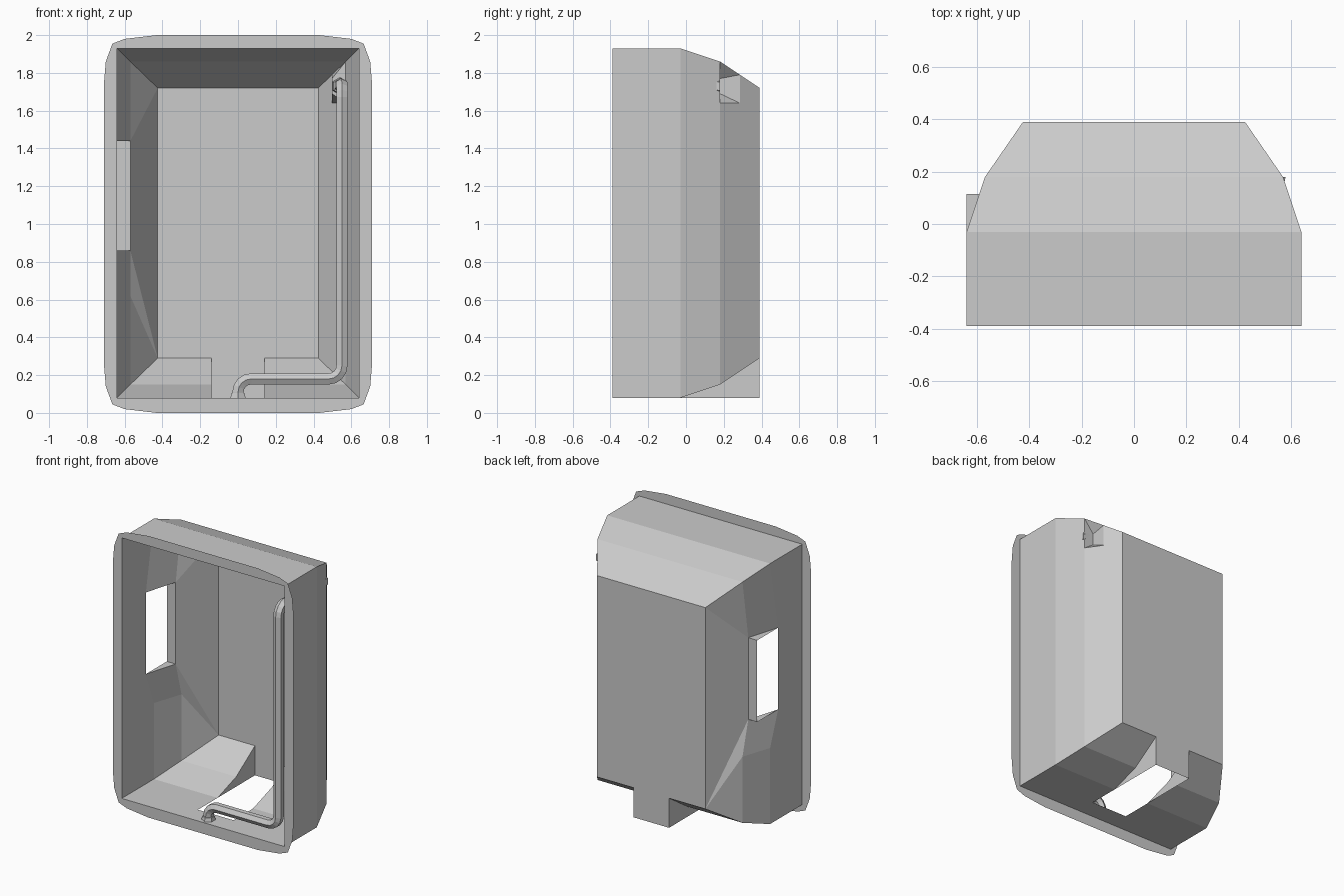
import bpy, bmesh
from math import cos, sin, pi
from mathutils import Vector

if "Cube" in bpy.data.objects:
    bpy.data.objects.remove(bpy.data.objects["Cube"])


def make(name, polys):
    """Mesh object from a list of polygons, welding shared corners."""
    bm = bmesh.new()
    seen = {}
    for poly in polys:
        vs = []
        for p in poly:
            key = tuple(round(c, 4) for c in p)
            if key not in seen:
                seen[key] = bm.verts.new(key)
            vs.append(seen[key])
        bm.faces.new(vs)
    bmesh.ops.recalc_face_normals(bm, faces=bm.faces)
    me = bpy.data.meshes.new(name)
    bm.to_mesh(me)
    bm.free()
    ob = bpy.data.objects.new(name, me)
    bpy.context.collection.objects.link(ob)
    return ob


# Shell cross-sections from front to back: y, half width, bottom, top
SECT = [(-.39, .64, .08, 1.93), (-.03, .64, .08, 1.93),
        (.18, .57, .15, 1.86), (.39, .425, .29, 1.72)]


def P(i, side, top):
    y, w, z0, z1 = SECT[i]
    return (side * w, y, z1 if top else z0)


def notch(i, side):
    return (side * .14, SECT[i][0], SECT[i][2])


shell = []
# Roof
for i in range(3):
    shell.append([P(i, -1, 1), P(i, 1, 1), P(i + 1, 1, 1), P(i + 1, -1, 1)])
# Floor with sloped ramps and cable opening
hole = [(-.14, -.25, .08), (.14, -.25, .08)]
shell.append([P(0, -1, 0), P(0, 1, 0), P(1, 1, 0), notch(1, 1),
              hole[1], hole[0], notch(1, -1), P(1, -1, 0)])
for s in (-1, 1):
    for i in (1, 2):
        shell.append([P(i, s, 0), notch(i, s), notch(i + 1, s), P(i + 1, s, 0)])
    # Cheek of the cable opening
    shell.append([notch(1, s), notch(2, s), notch(3, s), (s * .14, .39, .08)])
# Back panel with tongue
shell.append([P(3, -1, 1), P(3, 1, 1), P(3, 1, 0), notch(3, 1), (.14, .39, .08),
              (-.14, .39, .08), notch(3, -1), P(3, -1, 0)])
# Left wall bent around a window
w0, w1 = (-.64, -.12, .86), (-.64, -.12, 1.44)
b0, b1 = (-.57, .115, .86), (-.57, .115, 1.44)
o0, o1 = (-.64, .115, .86), (-.64, .115, 1.44)
em, gm = (-.64, -.03, .62), (-.57, .18, .62)
E0, E1, G0, G1, H0, H1 = [P(i, -1, t) for i in (1, 2, 3) for t in (0, 1)]
shell += [[P(0, -1, 0), P(0, -1, 1), E1, w1, w0, em, E0],
          [E1, G1, b1, w1], [w0, b0, gm, em], [em, gm, G0, E0],
          [G0, gm, H0], [gm, b0, H0], [b0, b1, H1, H0], [b1, G1, H1],
          [b0, b1, o1, o0], [w0, b0, o0], [w1, b1, o1]]
# Right wall with a pocket in the upper rear corner
E0, E1, G0, G1, H0, H1 = [P(i, 1, t) for i in (1, 2, 3) for t in (0, 1)]
a1, p1, p2 = (.57, .18, 1.64), (.4975, .285, 1.64), (.4975, .285, 1.79)
c1, c2 = (.4975, .18, 1.69), (.4975, .18, 1.77)
shell += [[P(0, 1, 0), P(0, 1, 1), E1, E0], [E0, E1, G1, a1, G0],
          [G0, a1, p1, p2, H1, H0],
          [a1, G1, c2, c1], [c1, c2, p2, p1], [a1, c1, p1], [G1, p2, c2]]
make("housing_shell", shell)

# Front flange: one quadrant of outer and inner outline, mirrored around
outer = [(.71, 1), (.71, 1.74), (.70, 1.86), (.665, 1.955), (.60, 1.98), (.43, 2), (0, 2)]
inner = [(.64, 1), (.64, 1.74), (.64, 1.86), (.64, 1.93), (.60, 1.93), (.43, 1.93), (0, 1.93)]
flange = []
for sx in (-1, 1):
    for top in (0, 1):
        def F(q):
            z = q[1] if top else (2 - q[1] if q not in inner else .08 + (1.93 - q[1]) * .92 / .93)
            return (sx * q[0], -.39, z)
        for k in range(6):
            flange.append([F(outer[k]), F(outer[k + 1]), F(inner[k + 1]), F(inner[k])])
make("front_flange", flange)


# Six-sided pipe along a path with rounded bends
def tube(name, corners, radii, r, steps=4):
    pts = [Vector(c) for c in corners]
    path = [pts[0]]
    for p, q, n, rad in zip(pts, pts[1:], pts[2:], radii):
        a, b = (q - p).normalized(), (n - q).normalized()
        c = q - a * rad + b * rad
        path += [c - b * rad * cos(t) + a * rad * sin(t)
                 for t in (pi / 2 * k / steps for k in range(steps + 1))]
    path.append(pts[-1])
    seg = [(b - a).normalized() for a, b in zip(path, path[1:])]
    tang = [seg[0]] + [(a + b).normalized() for a, b in zip(seg, seg[1:])] + [seg[-1]]
    u, rings = Vector((0, -1, 0)), []
    for k, (p, t) in enumerate(zip(path, tang)):
        if k:
            u = tang[k - 1].rotation_difference(t) @ u
        v = t.cross(u)
        rings.append([p + (u * cos(j * pi / 3) + v * sin(j * pi / 3)) * r for j in range(6)])
    polys = [[A[j], A[(j + 1) % 6], B[(j + 1) % 6], B[j]]
             for A, B in zip(rings, rings[1:]) for j in range(6)]
    make(name, polys + [rings[0], rings[-1]])


tube("conduit_pipe", [(0, -.33, .08), (0, -.33, .18), (.55, -.33, .18),
                      (.55, -.33, 1.74), (.54, .18, 1.73)], [.07, .07, .07], .034)


# Hexagonal collars at both pipe ends
def collar(name, center, axis):
    bpy.ops.mesh.primitive_cone_add(vertices=6, radius1=.046, radius2=.04, depth=.025,
                                    location=center, rotation=axis)
    bpy.context.object.name = name


collar("pipe_collar_bottom", (0, -.33, .0925), (0, 0, 0))
collar("pipe_collar_top", (.54, .167, 1.73), (pi / 2, 0, 0))
